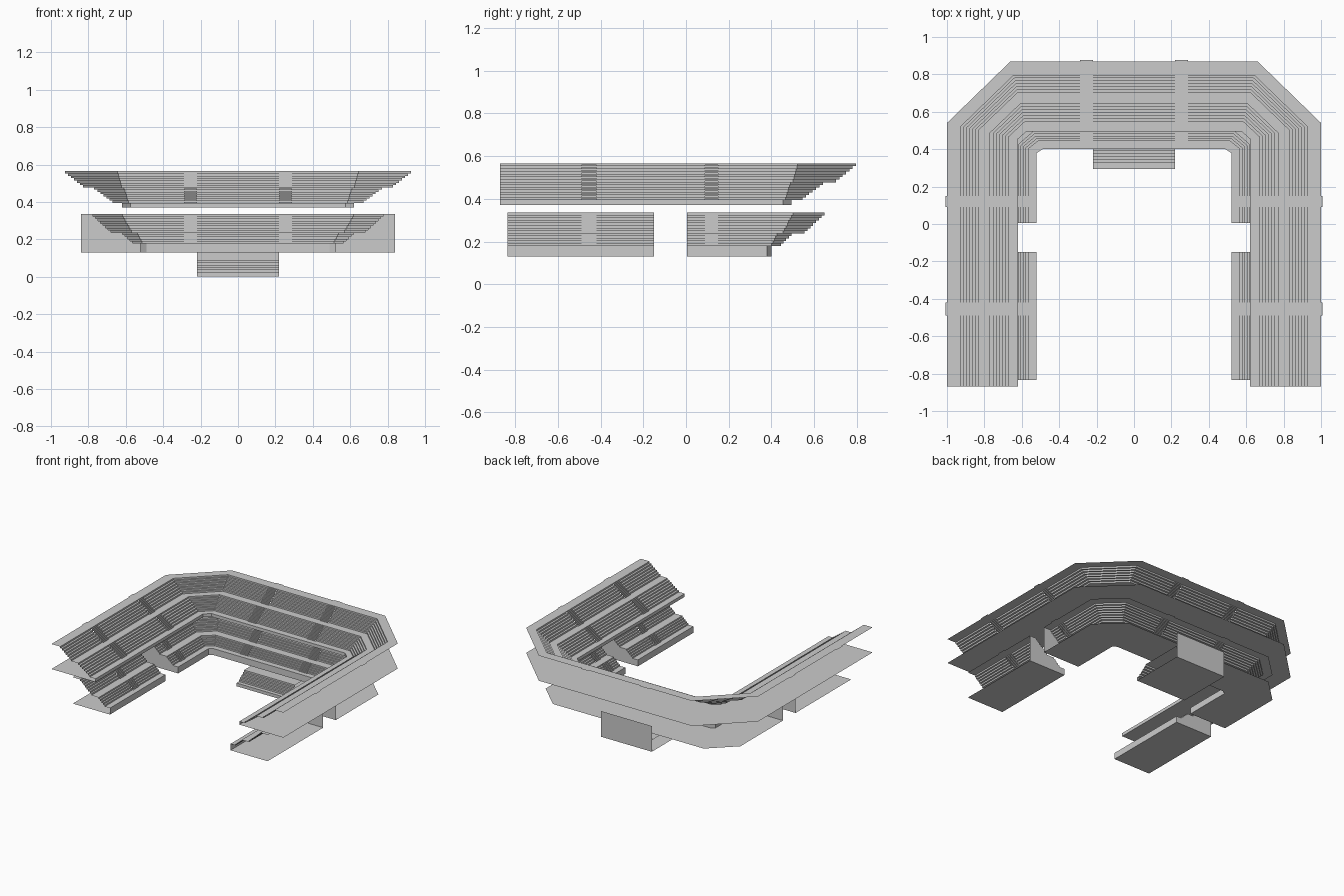
import bpy, bmesh

if "Cube" in bpy.data.objects:
    bpy.data.objects.remove(bpy.data.objects["Cube"])


def bank(d0, z0, d1, z1, n):
    """Stepped rake: n risers and n treads as (offset, height) points."""
    t, h, pts = (d1 - d0) / n, (z1 - z0) / n, []
    for i in range(n):
        pts += [(d0 + i * t, z0 + i * h), (d0 + i * t, z0 + (i + 1) * h)]
    return pts


def tier_profile(width, base, wall, banks, aisle=False):
    """Underside, front wall, stepped banks and rear walkway; open at the back."""
    pts = [(width, base), (0, base), (0, wall)]
    for d0, z0, d1, z1, n in banks:
        if aisle:                       # half-height steps starting half a tread earlier
            half = (d1 - d0) / n / 2
            pts += bank(d0 - half, z0, d1 - half, z1, 2 * n)
        else:
            pts += bank(d0, z0, d1, z1, n)
    pts.append((width + (0.008 if aisle else 0), banks[-1][3]))
    return pts


def section(station, profile, width):
    """Place a profile between the inner and outer plan points of a station."""
    (ix, iy), (ox, oy) = station[:2]
    return [(ix + (ox - ix) * d / width, iy + (oy - iy) * d / width, z)
            for d, z in profile]


def stand(name, width, runs, seats, aisle=None):
    """Loft right half along plan stations, then mirror. run = (stations, cap_start, cap_end)."""
    bm = bmesh.new()
    for stations, cap_start, cap_end in runs:
        for s, e in zip(stations, stations[1:]):
            prof = aisle if s[2] else seats
            a = [bm.verts.new(p) for p in section(s, prof, width)]
            b = [bm.verts.new(p) for p in section(e, prof, width)]
            for k in range(len(prof) - 1):
                bm.faces.new((a[k], a[k + 1], b[k + 1], b[k]))
        if cap_start:
            bm.faces.new([bm.verts.new(p) for p in reversed(section(stations[0], seats, width))])
        if cap_end:
            bm.faces.new([bm.verts.new(p) for p in section(stations[-1], seats, width)])
    bmesh.ops.remove_doubles(bm, verts=bm.verts, dist=1e-5)
    me = bpy.data.meshes.new(name)
    bm.to_mesh(me)
    bm.free()
    ob = bpy.data.objects.new(name, me)
    bpy.context.collection.objects.link(ob)
    mod = ob.modifiers.new("mirror", 'MIRROR')
    mod.use_axis[0] = True
    mod.merge_threshold = 1e-4
    return ob


def side(x0, x1, y, is_aisle=False):
    return ((x0, y), (x1, y), is_aisle)


def rear(y0, y1, x, is_aisle=False):
    return ((x, y0), (x, y1), is_aisle)


# Upper tier: one continuous U
ub = [(0.05, 0.395, 0.165, 0.477, 7), (0.21, 0.477, 0.32, 0.565, 7)]
upper_run = [side(.62, 1, -.87), side(.62, 1, -.49, True), side(.62, 1, -.42),
             side(.62, 1, .09, True), side(.62, 1, .15),
             ((.62, .455), (1, .54), False), ((.575, .495), (.66, .87), False),
             rear(.495, .87, .29, True), rear(.495, .87, .22), rear(.495, .87, 0)]
stand("upper_tier", 0.38, [(upper_run, False, False)],
      tier_profile(0.38, 0.37, 0.395, ub),
      tier_profile(0.38, 0.37, 0.395, ub, True))

# Lower tier: side blocks and rear U, walled at the entrance gap
lb = [(0.045, 0.18, 0.11, 0.237, 5), (0.16, 0.237, 0.27, 0.335, 8)]
side_run = [side(.52, .84, -.835), side(.52, .84, -.49, True),
            side(.52, .84, -.42), side(.52, .84, -.15)]
rear_run = [side(.52, .84, .005), side(.52, .84, .09, True), side(.52, .84, .15),
            ((.52, .38), (.84, .53), False), ((.49, .40), (.65, .71), False),
            rear(.40, .71, .29, True), rear(.40, .71, .22), rear(.40, .71, 0)]
stand("lower_tier", 0.32, [(side_run, False, True), (rear_run, True, False)],
      tier_profile(0.32, 0.13, 0.18, lb),
      tier_profile(0.32, 0.13, 0.18, lb, True))

# Small centre stand: short bank, flat floor and back wall, open sides
centre = ([(.44, 0), (0, 0), (0, .025)] + bank(.03, .025, .11, .09, 5)
          + [(.44, .09), (.44, .2)])
wall = [(.44, .09), (.44, 0)]
stand("centre_stand", 0.44, [([rear(.295, .735, .22), rear(.295, .735, 0)], False, False)],
      wall + centre[1:])
